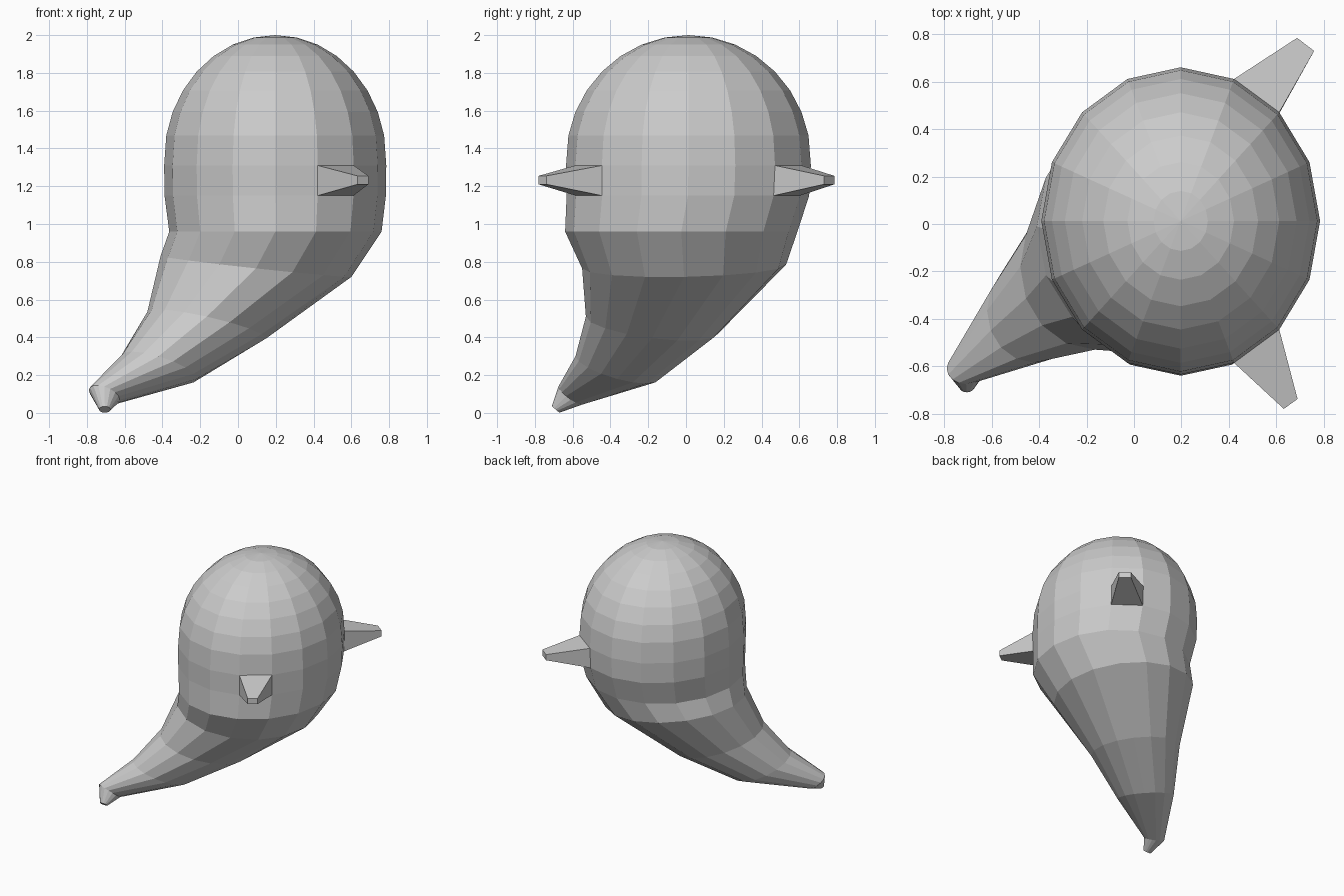
import bpy
from math import sin, cos, pi, radians

if "Cube" in bpy.data.objects:
    bpy.data.objects.remove(bpy.data.objects["Cube"])

SIDES = 16
CX, CY, RX, RY = 0.197, 0.013, 0.588, 0.648


def make_object(name, verts, faces):
    mesh = bpy.data.meshes.new(name)
    mesh.from_pydata(verts, [], faces)
    mesh.update()
    obj = bpy.data.objects.new(name, mesh)
    bpy.context.collection.objects.link(obj)
    return obj


def ring(cx, cy, cz, rx, ry, tilt_x=0.0, tilt_y=0.0):
    """Elliptical ring whose height drops toward +x / +y by the tilts."""
    pts = []
    for i in range(SIDES):
        c, s = cos(2 * pi * i / SIDES), sin(2 * pi * i / SIDES)
        pts.append((cx + rx * c, cy + ry * s, cz - tilt_x * c - tilt_y * s))
    return pts


# Domed head: rings of a 16-sided sphere
rings = []
for k in range(1, 8):
    a = radians(11.25 * k)
    rings.append(ring(CX, CY, 1.34 + 0.66 * cos(a), RX * sin(a), RY * sin(a)))

# Straight waist, then tilted rings sweeping down to the tail tip
rings += [
    ring(CX, CY, 1.31, RX, RY),
    ring(CX, 0.01, 1.15, 0.586, 0.642),
    ring(0.198, -0.025, 0.96, 0.562, 0.615),
    ring(0.095, -0.01, 0.775, 0.505, 0.54, 0.055, -0.01),
    ring(-0.165, -0.18, 0.465, 0.315, 0.35, 0.07, 0.045),
    ring(-0.42, -0.365, 0.24, 0.20, 0.22, 0.06, 0.06),
    ring(-0.708, -0.61, 0.095, 0.082, 0.065, 0.025, 0.045),
    ring(-0.705, -0.69, 0.018, 0.03, 0.02, 0.0, 0.017),
]
verts = [(CX, CY, 2.0)] + [p for r in rings for p in r]
faces = [(0, 1 + i, 1 + (i + 1) % SIDES) for i in range(SIDES)]
for k in range(len(rings) - 1):
    a, b = 1 + k * SIDES, 1 + (k + 1) * SIDES
    for i in range(SIDES):
        j = (i + 1) % SIDES
        faces.append((a + i, b + i, b + j, a + j))
last = 1 + (len(rings) - 1) * SIDES
faces.append(tuple(last + i for i in reversed(range(SIDES))))
make_object("ghost_body", verts, faces)


# Stubby arms: tapered pegs growing out of one body panel each
def arm(name, i, j, tip_i, tip_j):
    upper, lower = rings[7], rings[8]
    base = [upper[i], lower[i], lower[j], upper[j]]
    tip = [(*tip_i, 1.255), (*tip_i, 1.21), (*tip_j, 1.21), (*tip_j, 1.255)]
    sides = [(k, 4 + k, 4 + (k + 1) % 4, (k + 1) % 4) for k in range(4)]
    sides = [tuple(reversed(f)) for f in sides]
    make_object(name, base + tip, sides + [(4, 5, 6, 7)])


arm("back_arm", 2, 3, (0.76, 0.73), (0.688, 0.785))
arm("front_arm", 13, 14, (0.632, -0.78), (0.69, -0.738))
